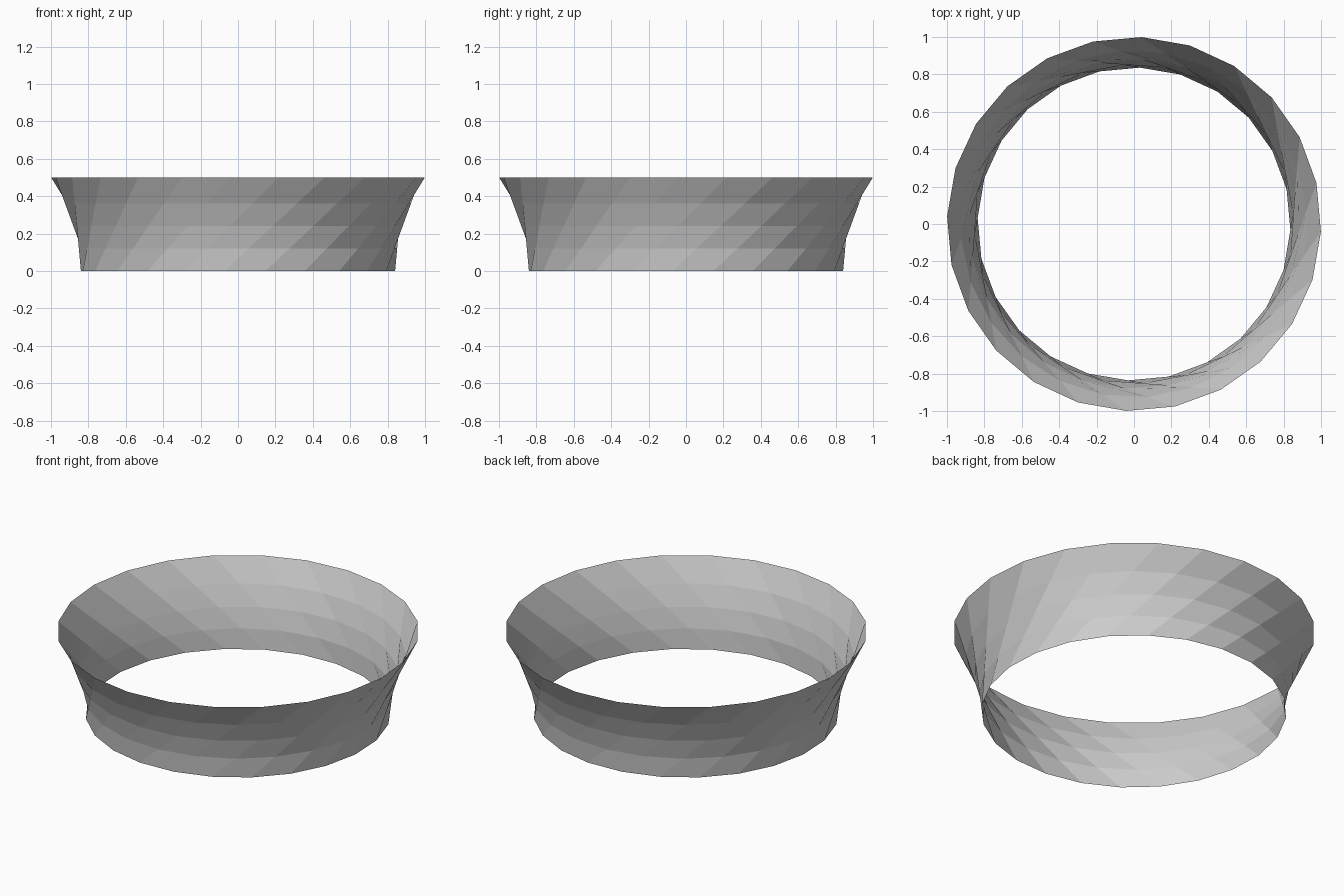
import bpy, bmesh
from math import radians, atan2, sqrt, cos, sin, tau

if "Cube" in bpy.data.objects:
    bpy.data.objects.remove(bpy.data.objects["Cube"])

SIDES = 24
WAIST = 0.843                       # radius at the bottom, where the flare starts
REACH = sqrt(1 - WAIST ** 2)        # sideways run of each straight ruling line
HEIGHT = 0.5
LEVELS = [0, 0.12, 0.24, 0.36, 0.5]
START = radians(-34.9)              # angle of the first bottom corner

# Open flared band: rings turn as they rise, following straight slanted lines
bm = bmesh.new()
rings = []
for z in LEVELS:
    run = REACH * z / HEIGHT
    radius = sqrt(WAIST ** 2 + run ** 2)
    twist = START + atan2(run, WAIST)
    rings.append([bm.verts.new((radius * cos(twist + tau * i / SIDES),
                                radius * sin(twist + tau * i / SIDES), z))
                  for i in range(SIDES)])

# Slanted flat facets between neighbouring rings
for low, high in zip(rings, rings[1:]):
    for i in range(SIDES):
        j = (i + 1) % SIDES
        bm.faces.new((low[i], low[j], high[j], high[i]))

mesh = bpy.data.meshes.new("twisted_flared_band")
bm.to_mesh(mesh)
bm.free()
band = bpy.data.objects.new("twisted_flared_band", mesh)
bpy.context.collection.objects.link(band)
